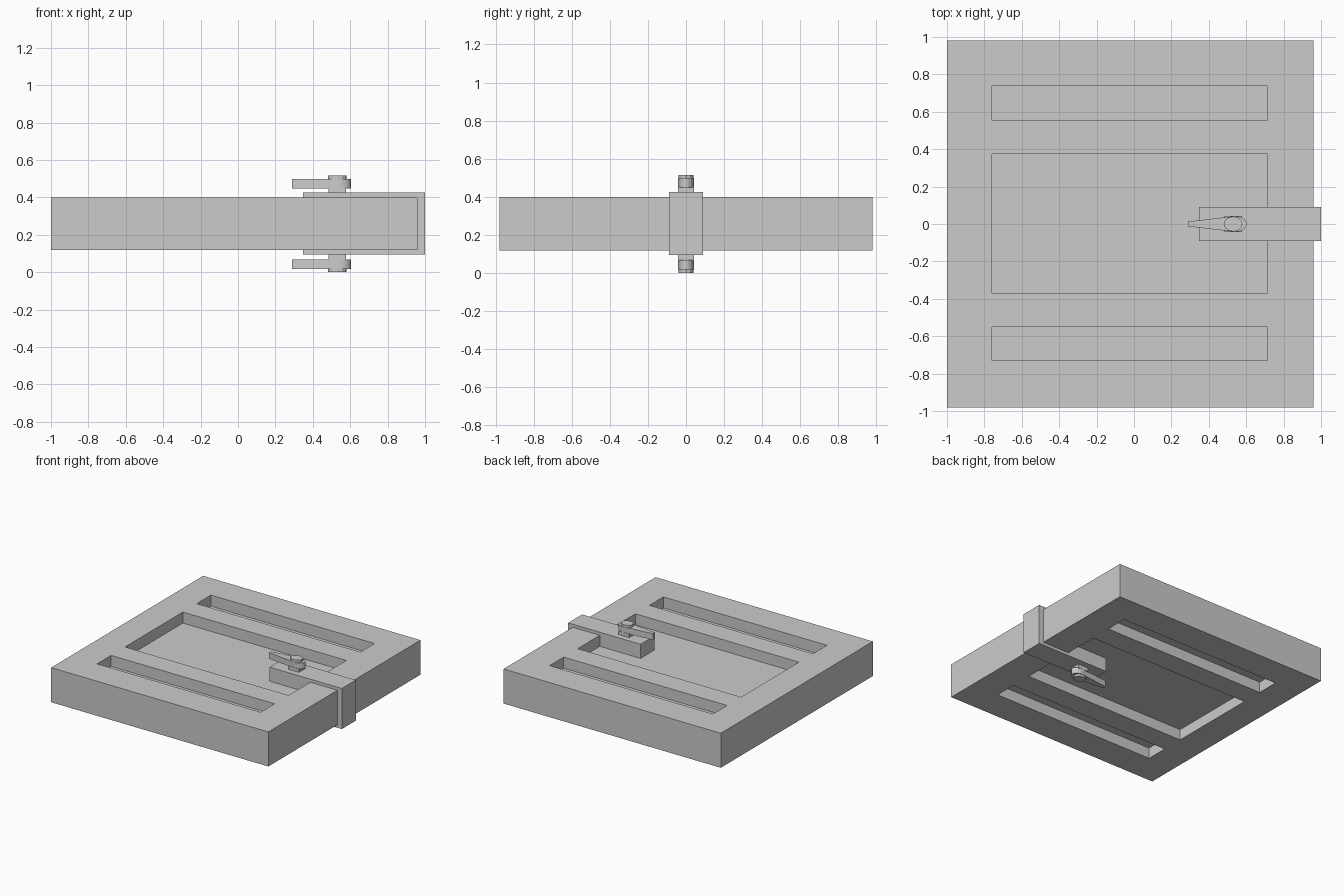
import bpy, bmesh, math

if "Cube" in bpy.data.objects:
    bpy.data.objects.remove(bpy.data.objects["Cube"])

MID = 0.258  # height of the plane both faces mirror across


def box(name, x0, x1, y0, y1, z0, z1):
    bm = bmesh.new()
    bmesh.ops.create_cube(bm, size=1)
    for v in bm.verts:
        v.co.x = x1 if v.co.x > 0 else x0
        v.co.y = y1 if v.co.y > 0 else y0
        v.co.z = z1 if v.co.z > 0 else z0
    return add(name, bm)


def prism(name, outline, z0, z1):
    bm = bmesh.new()
    face = bm.faces.new([bm.verts.new((x, y, z0)) for x, y in outline])
    ext = bmesh.ops.extrude_face_region(bm, geom=[face])["geom"]
    for v in ext:
        if isinstance(v, bmesh.types.BMVert):
            v.co.z = z1
    bmesh.ops.recalc_face_normals(bm, faces=bm.faces)
    return add(name, bm)


def add(name, bm):
    me = bpy.data.meshes.new(name)
    bm.to_mesh(me)
    bm.free()
    ob = bpy.data.objects.new(name, me)
    bpy.context.collection.objects.link(ob)
    return ob


def mirror_z(ob):
    # origin sits on the mid plane, so the part repeats underneath
    ob.location.z = MID
    m = ob.modifiers.new("Mirror", "MIRROR")
    m.use_axis = (False, False, True)
    m.use_mirror_merge = False


def ellipse(cx, rx, ry, a0, a1, n):
    return [(cx + rx * math.cos(math.radians(a0 + (a1 - a0) * i / n)),
             ry * math.sin(math.radians(a0 + (a1 - a0) * i / n)))
            for i in range(n + 1)]


# Door slab with three recesses on each face
slab = box("door_slab", -1.0, 0.96, -0.98, 0.98, MID - 0.14, MID + 0.142)
for y0, y1 in ((-0.73, -0.55), (-0.37, 0.375), (0.555, 0.737)):
    for z0, z1 in ((MID + 0.052, MID + 0.3), (MID - 0.3, MID - 0.052)):
        cutter = box("recess_cutter", -0.76, 0.715, y0, y1, z0, z1)
        cutter.hide_render = True
        mod = slab.modifiers.new("Recess", "BOOLEAN")
        mod.operation = "DIFFERENCE"
        mod.solver = "EXACT"
        mod.object = cutter
        bpy.context.view_layer.objects.active = slab
        bpy.ops.object.modifier_apply(modifier=mod.name)
        bpy.data.objects.remove(cutter)

# Lock block wrapping the door edge
box("lock_block", 0.347, 1.0, -0.09, 0.09, MID - 0.164, MID + 0.167)

# Handle on both faces: square base, tapered lever, round cap
mirror_z(box("handle_base", 0.483, 0.578, -0.042, 0.042, 0.16, 0.195))
lever = ellipse(0.54, 0.063, 0.042, -110, 110, 12) + [(0.29, 0.013), (0.29, -0.013)]
mirror_z(prism("handle_lever", lever, 0.19, 0.24))
mirror_z(prism("handle_cap", ellipse(0.53, 0.05, 0.04, 0, 330, 11), 0.19, 0.258))
